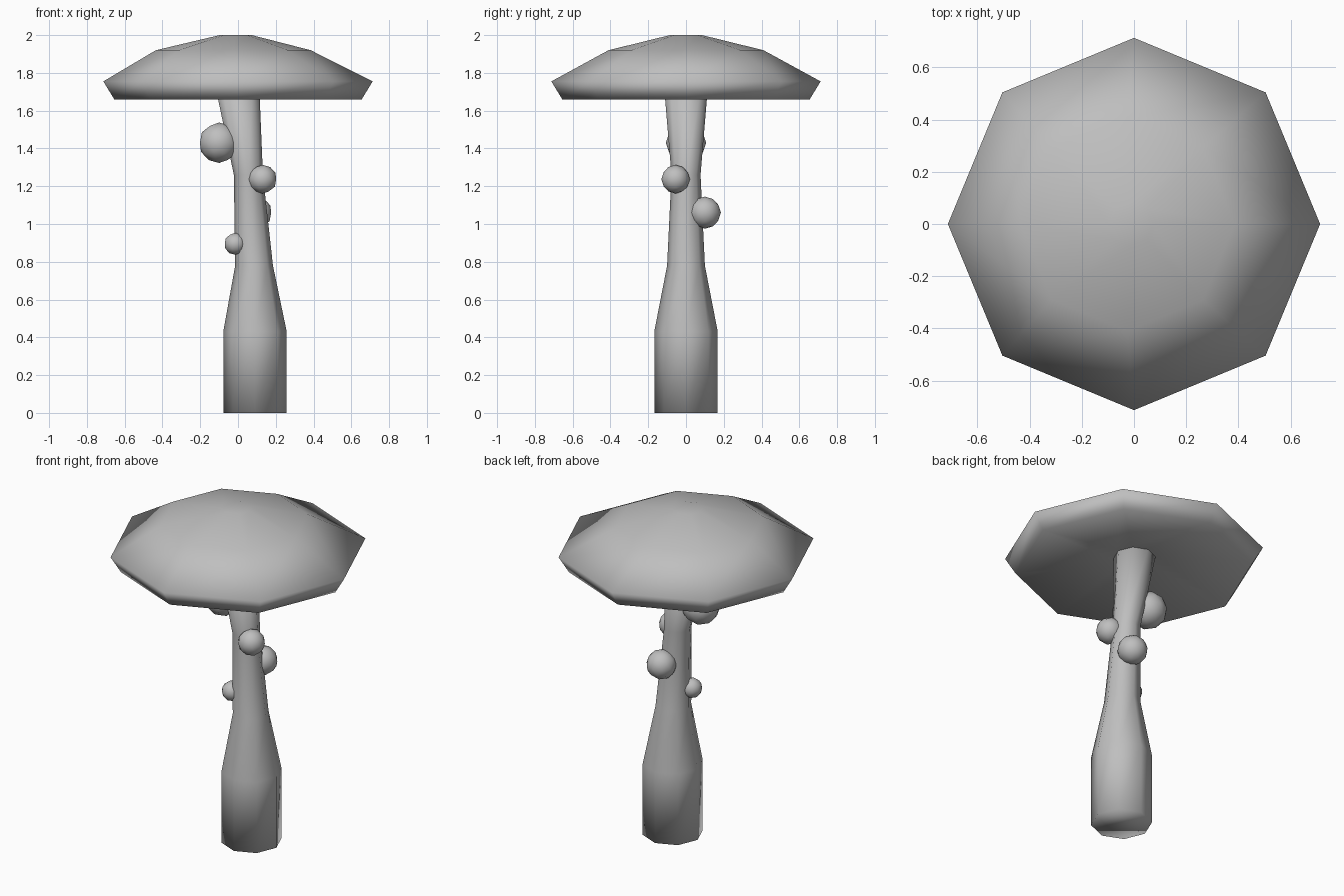
import bpy
import bmesh
from math import cos, sin, tau

cube = bpy.data.objects.get("Cube")
if cube:
    bpy.data.objects.remove(cube, do_unlink=True)

grey = bpy.data.materials.new("plain grey")
grey.use_nodes = True
grey.diffuse_color = (0.52, 0.52, 0.52, 1)
grey.node_tree.nodes["Principled BSDF"].inputs["Base Color"].default_value = (0.52, 0.52, 0.52, 1)


def finish(name, bm):
    """Turn a bmesh into a smooth shaded grey object."""
    bmesh.ops.recalc_face_normals(bm, faces=bm.faces)
    for face in bm.faces:
        face.smooth = True
    mesh = bpy.data.meshes.new(name)
    bm.to_mesh(mesh)
    bm.free()
    mesh.materials.append(grey)
    obj = bpy.data.objects.new(name, mesh)
    bpy.context.collection.objects.link(obj)
    return obj


def loft(name, rings, sides=8):
    """Skin a stack of (centre x, height, radius) rings and close both ends."""
    bm = bmesh.new()
    loops = []
    for cx, z, r in rings:
        loops.append([bm.verts.new((cx + r * cos(tau * i / sides), r * sin(tau * i / sides), z))
                      for i in range(sides)])
    for low, high in zip(loops, loops[1:]):
        for i in range(sides):
            j = (i + 1) % sides
            bm.faces.new((low[i], low[j], high[j], high[i]))
    bm.faces.new(loops[0][::-1])
    bm.faces.new(loops[-1])
    return finish(name, bm)


# Bent stalk, thick at the foot and flaring under the cap
loft("stalk", [(0.09, 0, 0.168), (0.09, 0.43, 0.168), (0.085, 0.78, 0.1),
               (0.055, 1.26, 0.077), (-0.005, 1.74, 0.117)])

# Faceted cap with a shallow hollow underside
loft("cap", [(0, 1.73, 0.13), (0, 1.66, 0.655), (0, 1.755, 0.713),
             (-0.025, 1.92, 0.41), (-0.012, 2.0, 0.085)])

# Round growths on the stalk: (centre, radius)
growths = {
    "upper_growth": ((-0.1, 0, 1.43), 0.107),
    "front_growth": ((0.13, -0.055, 1.237), 0.076),
    "back_growth": ((0.095, 0.1, 1.06), 0.085),
    "lower_growth": ((-0.015, -0.035, 0.895), 0.058),
}
for name, (centre, radius) in growths.items():
    bm = bmesh.new()
    bmesh.ops.create_icosphere(bm, subdivisions=2, radius=radius)
    finish(name, bm).location = centre
